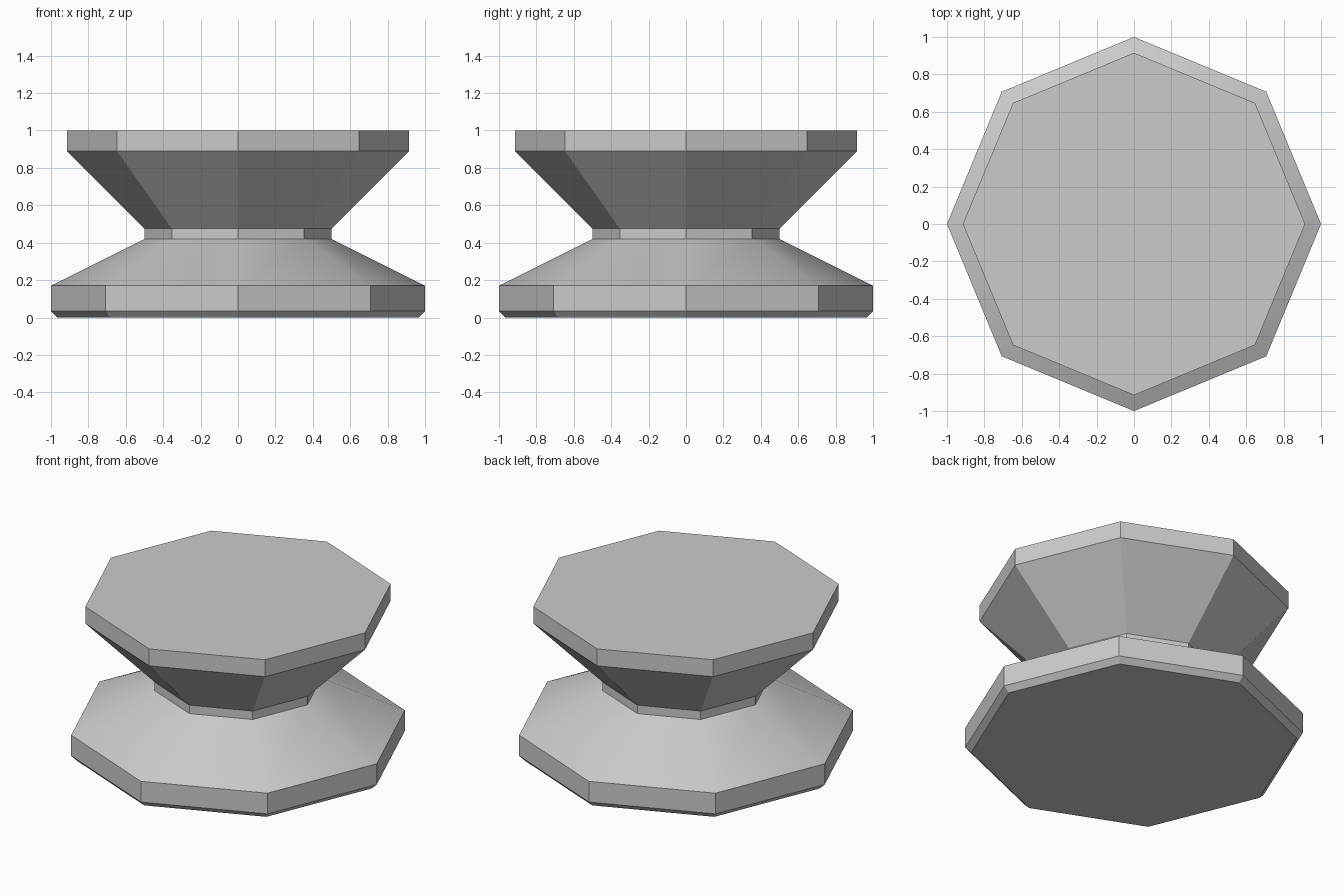
import bpy
import bmesh
from math import cos, sin, tau, radians

cube = bpy.data.objects.get("Cube")
if cube:
    bpy.data.objects.remove(cube, do_unlink=True)

SIDES = 8

# Plain grey material
grey = bpy.data.materials.new("plain grey")
grey.use_nodes = True
colour = (0.6, 0.6, 0.6, 1)
grey.diffuse_color = colour
grey.node_tree.nodes["Principled BSDF"].inputs["Base Color"].default_value = colour

# Radius and height from the chamfered foot, over the waist, to the top rim
profile = [(0.965, 0), (1, 0.035), (1, 0.17), (0.5, 0.42),
           (0.5, 0.475), (0.915, 0.89), (0.915, 1)]


def lathe(name, outline):
    """Closed octagonal solid with a corner on each axis."""
    bm = bmesh.new()
    rings = [[bm.verts.new((r * cos(tau * i / SIDES), r * sin(tau * i / SIDES), z))
              for i in range(SIDES)] for r, z in outline]
    for low, high in zip(rings, rings[1:]):
        for i in range(SIDES):
            j = (i + 1) % SIDES
            bm.faces.new((low[i], low[j], high[j], high[i]))
    bm.faces.new(rings[0][::-1])
    bm.faces.new(rings[-1])
    mesh = bpy.data.meshes.new(name)
    bm.to_mesh(mesh)
    bm.free()
    mesh.materials.append(grey)
    obj = bpy.data.objects.new(name, mesh)
    bpy.context.collection.objects.link(obj)
    return obj


# Waisted pedestal: the shallow lower slope is smooth, the rest is faceted
pedestal = lathe("pedestal", profile)
bpy.ops.object.select_all(action='DESELECT')
pedestal.select_set(True)
bpy.context.view_layer.objects.active = pedestal
bpy.ops.object.shade_smooth_by_angle(angle=radians(30))
